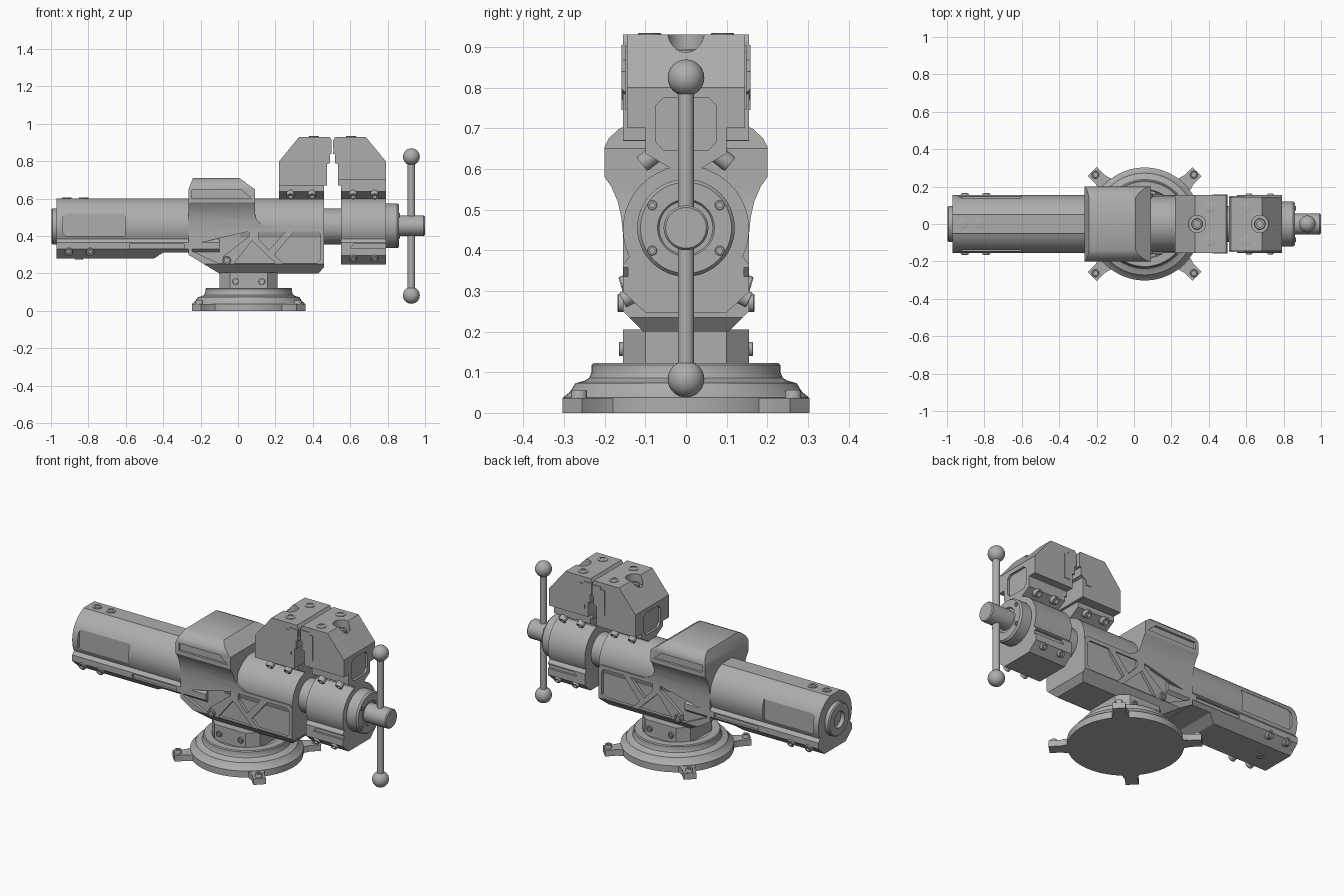
import bpy, bmesh, math
from mathutils import Vector

if "Cube" in bpy.data.objects:
    bpy.data.objects.remove(bpy.data.objects["Cube"])

steel = bpy.data.materials.new("grey_steel")
steel.diffuse_color = (0.42, 0.42, 0.42, 1)
steel.use_nodes = True
steel.node_tree.nodes["Principled BSDF"].inputs["Base Color"].default_value = steel.diffuse_color
CZ = 0.452   # height of the screw axis
BX = 0.057   # x of the base centre


def finish(bm, name):
    bmesh.ops.recalc_face_normals(bm, faces=bm.faces)
    me = bpy.data.meshes.new(name)
    bm.to_mesh(me)
    bm.free()
    me.materials.append(steel)
    ob = bpy.data.objects.new(name, me)
    bpy.context.collection.objects.link(ob)
    return ob


def prism_into(bm, pts, axis, lo, hi):
    """Extrude a 2D profile along x (yz points), y (xz points) or z (xy points)."""
    def place(p, h):
        return {"x": (h, p[0], p[1]), "y": (p[0], h, p[1]), "z": (p[0], p[1], h)}[axis]
    a = [bm.verts.new(place(p, lo)) for p in pts]
    b = [bm.verts.new(place(p, hi)) for p in pts]
    n = len(pts)
    bm.faces.new(a)
    bm.faces.new(b[::-1])
    for i in range(n):
        bm.faces.new((a[i], a[(i + 1) % n], b[(i + 1) % n], b[i]))


def prism(name, pts, axis, lo, hi):
    bm = bmesh.new()
    prism_into(bm, pts, axis, lo, hi)
    return finish(bm, name)


def pockets(specs):
    """One cutter made of many separate prisms."""
    bm = bmesh.new()
    for s in specs:
        prism_into(bm, *s)
    return finish(bm, "cutter")


def lathe(name, prof, origin, direction=(0, 0, 1), seg=48):
    """Turn (radius, height) points around an axis."""
    q = Vector((0, 0, 1)).rotation_difference(Vector(direction))
    o = Vector(origin)
    bm = bmesh.new()
    rings = []
    for r, h in prof:
        k = 1 if r < 1e-6 else seg
        rings.append([bm.verts.new(o + q @ Vector((r * math.cos(2 * math.pi * i / seg),
                     r * math.sin(2 * math.pi * i / seg), h))) for i in range(k)])
    for a, b in zip(rings, rings[1:]):
        for i in range(seg):
            j = (i + 1) % seg
            if len(a) == 1:
                bm.faces.new((a[0], b[i], b[j]))
            elif len(b) == 1:
                bm.faces.new((a[i], a[j], b[0]))
            else:
                bm.faces.new((a[i], a[j], b[j], b[i]))
    return finish(bm, name)


def boolean(ob, cutter, op):
    m = ob.modifiers.new("cut", "BOOLEAN")
    m.operation, m.object, m.solver = op, cutter, "EXACT"
    dg = bpy.context.evaluated_depsgraph_get()
    me = bpy.data.meshes.new_from_object(ob.evaluated_get(dg))
    ob.modifiers.clear()
    ob.data = me
    bpy.data.objects.remove(cutter)


def bolt(name, pos, direction, r=0.02, h=0.014):
    lathe(name, [(0, h * .3), (r * .55, h * .3), (r * .55, h), (r * .9, h), (r, h * .8), (r, -0.015), (0, -0.015)],
          pos, direction, 16)


def mirror(half):
    return half + [(-y, z) for y, z in reversed(half)]


def both_sides(pts, y0, y1):
    return [(pts, "y", y0, y1), (pts, "y", -y1, -y0)]


def rect(x0, x1, z0, z1):
    return [(x0, z0), (x1, z0), (x1, z1), (x0, z1)]


def tube_section(bottom):
    """Round top with a narrow flat, square chamfered keel below."""
    arc = [(0.155 * math.cos(math.radians(a)), CZ + 0.155 * math.sin(math.radians(a))) for a in range(-26, 71, 6)]
    return mirror([(0.1, bottom), (0.155, bottom + 0.05), (0.155, 0.365)] + arc + [(0.05, 0.602)])


# Round base with four bolted lugs
lathe("base", [(0, 0), (0.302, 0), (0.302, 0.038), (0.285, 0.052), (0.272, 0.073), (0.25, 0.079), (0.238, 0.086),
               (0.232, 0.1), (0.232, 0.118), (0.227, 0.123), (0.185, 0.123), (0.18, 0.112), (0, 0.112)], (BX, 0, 0), seg=64)
for i in range(4):
    a = math.radians(45 + 90 * i)
    c, s = math.cos(a), math.sin(a)
    pts = [(0.24, -0.06), (0.315, -0.04), (0.335, -0.034), (0.396, -0.034), (0.396, 0.034), (0.335, 0.034), (0.315, 0.04), (0.24, 0.06)]
    prism("base_lug", [(BX + u * c - v * s, u * s + v * c) for u, v in pts], "z", 0, 0.036)
    bolt("lug_bolt", (BX + 0.372 * c, 0.372 * s, 0.036), (0, 0, 1), 0.02, 0.02)

# Swivel neck
n, f = 0.155, 0.1
prism("neck", [(BX + x, y) for x, y in [(n, -f), (n, f), (f, n), (-f, n), (-n, f), (-n, -f), (-f, -n), (f, -n)]], "z", 0.105, 0.205)
for s in (-1, 1):
    for d in (-0.07, 0.07):
        bolt("neck_bolt", (BX + d, s * 0.155, 0.157), (0, s, 0), 0.017, 0.01)

# Main body: cross-section trimmed by the side outline
body = prism("body", mirror([(0.105, 0.2), (0.155, 0.25), (0.155, 0.44), (0.159, 0.48), (0.168, 0.52), (0.183, 0.555),
             (0.2, 0.58), (0.2, 0.655), (0.19, 0.675), (0.165, 0.698), (0.14, 0.71)]), "x", -0.4, 0.6)
boolean(body, prism("outline", [(-0.1, 0.2), (0.43, 0.2), (0.46, 0.235), (0.46, 0.43), (0.445, 0.447), (0.17, 0.447),
        (0.13, 0.46), (0.1, 0.485), (0.09, 0.52), (0.09, 0.65), (0.005, 0.712), (-0.24, 0.712), (-0.265, 0.65),
        (-0.265, 0.3)], "y", -0.3, 0.3), "INTERSECT")
cuts = []
for pts in ([(-0.245, 0.365), (-0.245, 0.32), (-0.105, 0.255), (-0.08, 0.255), (-0.08, 0.29), (0.06, 0.40), (0.06, 0.425), (-0.2, 0.365)],
            [(-0.02, 0.255), (0.2, 0.255), (0.075, 0.375)],
            [(0.11, 0.385), (0.165, 0.325), (0.255, 0.425), (0.11, 0.425)],
            [(0.195, 0.3), (0.24, 0.255), (0.42, 0.255), (0.44, 0.275), (0.44, 0.41), (0.425, 0.425), (0.3, 0.425)]):
    cuts += both_sides(pts, 0.138, 0.3)
cuts += both_sides([(-0.245, 0.602), (0.07, 0.602), (0.02, 0.645), (-0.245, 0.645)], 0.187, 0.3)
boolean(body, pockets(cuts), "DIFFERENCE")
for s in (-1, 1):
    bolt("body_bolt", (-0.06, s * 0.155, 0.27), (0, s, 0), 0.022)

# Rear tube with keel, side flats and ledge slots
tail = prism("rear_tube", tube_section(0.28), "x", -1.1, 0.0)
boolean(tail, prism("outline", [(-0.97, 0.2), (-0.97, 0.7), (-0.1, 0.7), (-0.1, 0.312), (-0.4, 0.312), (-0.45, 0.28),
        (-0.45, 0.2)], "y", -0.3, 0.3), "INTERSECT")
boolean(tail, pockets(both_sides([(-0.92, 0.4), (-0.605, 0.4), (-0.605, 0.52), (-0.92, 0.52), (-0.935, 0.505), (-0.935, 0.415)], 0.137, 0.3)
        + both_sides(rect(-0.58, -0.29, 0.333, 0.358), 0.142, 0.3)), "DIFFERENCE")
for x in (-0.905, -0.79):
    for s in (-1, 1):
        bolt("tube_side_bolt", (x, s * 0.145, 0.318), (0, s, -0.3), 0.022, 0.016)
for x in (-0.915, -0.825):
    bolt("tube_top_bolt", (x, 0, 0.602), (0, 0, 1), 0.026, 0.005)
bolt("keel_bolt", (-0.85, 0, 0.28), (0, 0, -1), 0.022, 0.006)
lathe("rear_ring", [(0, 0.005), (0.048, 0.005), (0.048, 0.029), (0.09, 0.029), (0.096, 0.023), (0.096, 0), (0, 0)], (-0.969, 0, CZ), (-1, 0, 0))

# Sliding bar and the thinner stretch between the jaws
lathe("sliding_bar", [(0, 0), (0.15, 0), (0.15, 0.45), (0, 0.45)], (0.01, 0, CZ), (1, 0, 0), 64)
lathe("inner_bar", [(0, 0), (0.096, 0), (0.096, 0.2), (0, 0.2)], (0.4, 0, CZ), (1, 0, 0))

# Front housing carrying the moving jaw
front = prism("front_housing", tube_section(0.247), "x", 0.55, 0.79)
boolean(front, pockets(both_sides([(0.6, 0.335), (0.795, 0.335), (0.795, 0.358), (0.62, 0.358)], 0.143, 0.3)), "DIFFERENCE")
for x in (0.615, 0.73):
    for s in (-1, 1):
        bolt("housing_bolt", (x, s * 0.14, 0.285), (0, s, -0.5), 0.02, 0.018)

# Jaws, mirrored about the gap
JX = 0.505
for side, name, w, low in ((-1, "fixed_jaw", 0.155, 0.668), (1, "moving_jaw", 0.145, 0.7)):
    def out(pts):
        return [(JX + side * d, z) for d, z in pts]
    jaw = prism(name, mirror([(0.035, 0.58), (0.035, 0.6), (0.1, 0.638), (0.1, low), (w, low), (w, 0.93)]), "x", 0.1, 0.9)
    boolean(jaw, prism("outline", out([(0.285, 0.57), (0.285, 0.8), (0.17, 0.94), (0.02, 0.94), (0.004, 0.912), (0.004, 0.87),
            (0.01, 0.86), (0.004, 0.85), (0.004, 0.838), (0.014, 0.838), (0.014, 0.79), (0.03, 0.785), (0.03, 0.67),
            (0.045, 0.67), (0.045, 0.57)]), "y", -0.3, 0.3), "INTERSECT")
    ends = sorted((JX + side * 0.272, JX + side * 0.35))
    octagon = mirror([(0.055, 0.645), (0.075, 0.668), (0.075, 0.755), (0.055, 0.775)])
    bore = [(JX + side * 0.168 + 0.046 * math.cos(math.pi * i / 16), 0.046 * math.sin(math.pi * i / 16)) for i in range(32)]
    boolean(jaw, pockets([(octagon, "x", *ends), (bore, "z", 0.875, 1.0)]), "DIFFERENCE")
    bolt("jaw_center_bolt", (JX + side * 0.168, 0, 0.875), (0, 0, 1), 0.03, 0.02)
    for s in (-1, 1):
        bolt("jaw_top_bolt", (JX + side * 0.1, s * 0.09, 0.93), (0, 0, 1), 0.028, 0.004)
        for d in (0.11, 0.225):
            bolt("jaw_clamp_bolt", (JX + side * d, s * 0.085, 0.63), (0, s, -0.8), 0.022, 0.03)
    # Stepped gripping insert showing on both cheeks
    prism(name + "_insert", out([(0.006, 0.84), (0.006, 0.905), (0.06, 0.905), (0.06, 0.89), (0.085, 0.89), (0.085, 0.745),
          (0.05, 0.745), (0.05, 0.77), (0.016, 0.795), (0.016, 0.838)]), "y", -w - 0.004, w + 0.004)

# Screw collar, spindle head and handle
lathe("collar", [(0, 0), (0.12, 0), (0.12, 0.066), (0.112, 0.076), (0.07, 0.076), (0.066, 0.07), (0, 0.07)], (0.785, 0, CZ + 0.003), (1, 0, 0))
for sy in (-1, 1):
    for sz in (-1, 1):
        bolt("collar_bolt", (0.86, sy * 0.083, CZ + 0.003 + sz * 0.056), (1, 0, 0), 0.012, 0.006)
lathe("spindle_head", [(0, 0), (0.055, 0), (0.055, 0.148), (0.05, 0.154), (0, 0.154)], (0.845, 0, CZ + 0.003), (1, 0, 0))
lathe("handle_rod", [(0, 0), (0.02, 0), (0.02, 0.74), (0, 0.74)], (0.927, 0, 0.083), seg=24)
ball = [(0.045 * math.sin(math.pi * i / 16), -0.045 * math.cos(math.pi * i / 16)) for i in range(17)]
for z in (0.083, 0.824):
    lathe("handle_knob", ball, (0.927, 0, z), seg=32)

# Smooth the round surfaces and keep the edges sharp
for ob in bpy.data.objects:
    ob.select_set(True)
    bpy.context.view_layer.objects.active = ob
bpy.ops.object.shade_smooth_by_angle(angle=math.radians(28))
